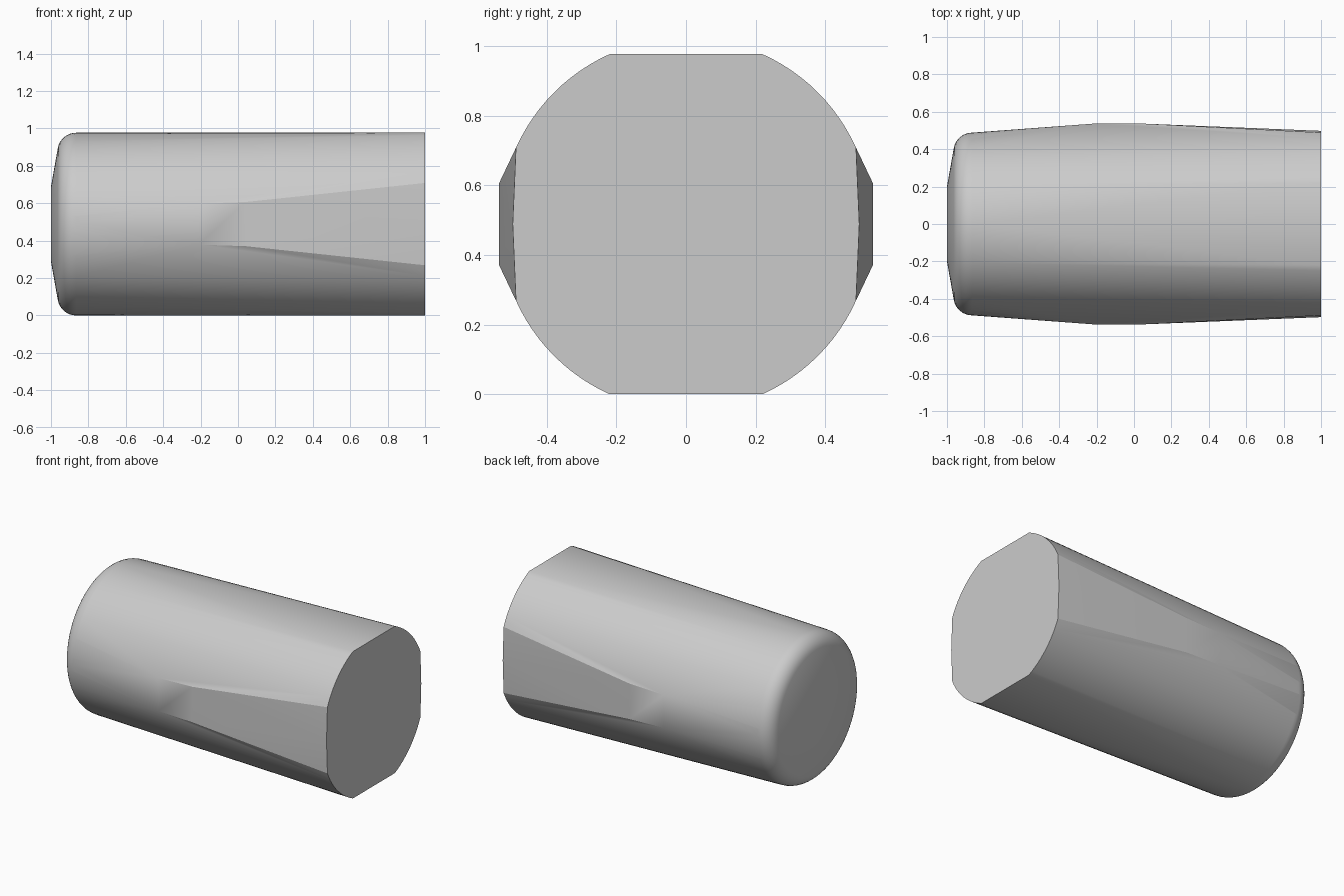
import bpy, bmesh, math

if "Cube" in bpy.data.objects:
    bpy.data.objects.remove(bpy.data.objects["Cube"])

R = 0.4885          # half height, also radius of the rounded end
bm = bmesh.new()


def ring(x, r, n=72):
    """Circle of points around the long axis."""
    for i in range(n):
        a = 2 * math.pi * i / n
        bm.verts.new((x, r * math.cos(a), R + r * math.sin(a)))


# rounded end: flat disc, shallow cone, then a fillet
ring(-1.0, 0.2)
fillet = 0.1
for i in range(9):
    a = math.radians(11 + (90 - 11) * i / 8)
    ring(-0.865 - fillet * math.cos(a), R - fillet + fillet * math.sin(a))

# square-cut end: circle with four flats
corner = math.atan2(0.22, R)
r_end = math.hypot(0.22, R)
for q in range(4):
    for i in range(13):
        a = q * math.pi / 2 + corner + (math.pi / 2 - 2 * corner) * i / 12
        bm.verts.new((1.0, r_end * math.cos(a), R + r_end * math.sin(a)))

# side flats: slight bulge at the cut end and a raised pad at mid length
for s in (-1, 1):
    bm.verts.new((1.0, s * 0.498, R))
    for t in (-1, 1):
        bm.verts.new((-0.21, s * 0.537, R + t * 0.11))
        bm.verts.new((0.04, s * 0.537, R + t * 0.118))

# skin stretched over all the sections
hull = bmesh.ops.convex_hull(bm, input=bm.verts[:])
loose = {g for g in hull["geom_interior"] + hull["geom_unused"]
         if isinstance(g, bmesh.types.BMVert)}
bmesh.ops.delete(bm, geom=list(loose), context='VERTS')
bmesh.ops.dissolve_limit(bm, angle_limit=math.radians(0.2),
                         verts=bm.verts[:], edges=bm.edges[:])
bmesh.ops.recalc_face_normals(bm, faces=bm.faces[:])

mesh = bpy.data.meshes.new("plug_body")
bm.to_mesh(mesh)
bm.free()
body = bpy.data.objects.new("plug_body", mesh)
bpy.context.collection.objects.link(body)

grey = bpy.data.materials.new("light_grey")
grey.diffuse_color = (0.6, 0.6, 0.6, 1)
grey.use_nodes = True
grey.node_tree.nodes["Principled BSDF"].inputs["Base Color"].default_value = grey.diffuse_color
mesh.materials.append(grey)

bpy.context.view_layer.objects.active = body
body.select_set(True)
bpy.ops.object.shade_smooth_by_angle(angle=math.radians(16))
